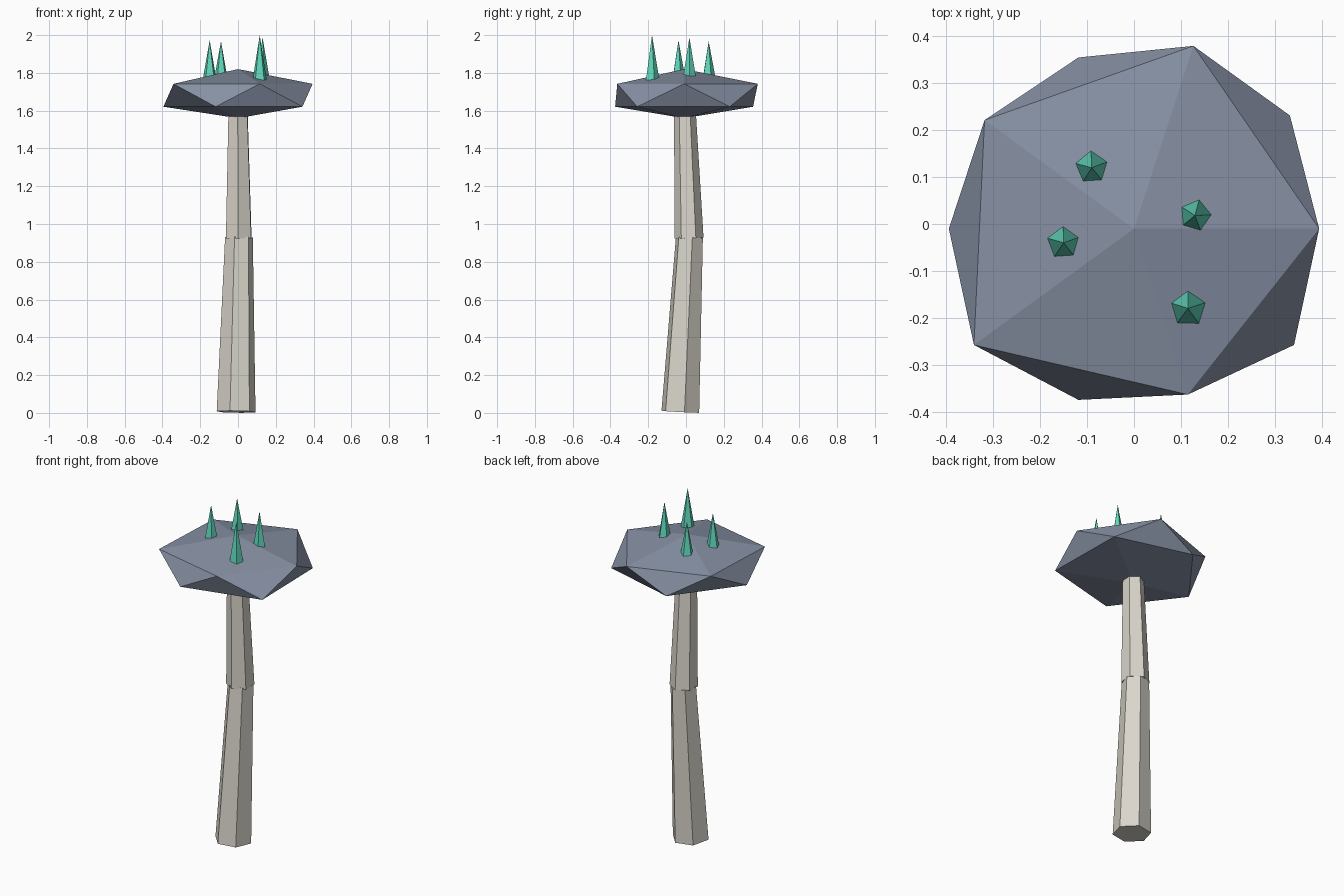
import bpy, math
from mathutils import Vector, Matrix

if "Cube" in bpy.data.objects:
    bpy.data.objects.remove(bpy.data.objects["Cube"])


def material(name, rgb):
    m = bpy.data.materials.new(name)
    m.diffuse_color = (*rgb, 1)
    m.use_nodes = True
    m.node_tree.nodes["Principled BSDF"].inputs["Base Color"].default_value = m.diffuse_color
    return m


STEM = material("pale_stem", (0.70, 0.67, 0.60))
CAP = material("slate_cap", (0.24, 0.28, 0.37))
CRYSTAL = material("mint_crystal", (0.12, 0.68, 0.50))


def tapered(name, a, b, r1, r2, sides, first_angle, mat):
    """Tapered prism from point a to point b, first corner at first_angle degrees."""
    a, b = Vector(a), Vector(b)
    axis = b - a
    bpy.ops.mesh.primitive_cone_add(vertices=sides, radius1=r1, radius2=r2, depth=axis.length)
    ob = bpy.context.object
    ob.name = name
    # the primitive's first corner lies on +y
    spin = Matrix.Rotation(math.radians(first_angle - 90), 4, 'Z')
    tilt = Vector((0, 0, 1)).rotation_difference(axis).to_matrix().to_4x4()
    ob.data.transform(Matrix.Translation((a + b) / 2) @ tilt @ spin)
    ob.data.materials.append(mat)
    return ob


# Bent stem in two hexagonal segments
tapered("lower_stem", (-0.01, -0.03, 0.006), (0.005, 0.018, 0.93), 0.105, 0.075, 6, 12, STEM)
tapered("upper_stem", (0.004, 0.016, 0.925), (0, -0.006, 1.61), 0.077, 0.057, 6, 28, STEM)

# Cap: flattened icosahedron with slightly uneven corners
bpy.ops.mesh.primitive_ico_sphere_add(subdivisions=1, radius=1)
cap = bpy.context.object
cap.name = "cap"
upper = [0.395, 0.41, 0.394, 0.422, 0.372]   # corners at 0, 72, 144...
lower = [0.411, 0.384, 0.395, 0.384, 0.422]  # corners at 36, 108, 180...
for v in cap.data.vertices:
    x, y, z = v.co
    if abs(z) > 0.9:
        v.co = (0, -0.01, 1.69 + 0.13 * z)
        continue
    ang = math.degrees(math.atan2(y, x)) % 360
    if z > 0:
        r, height = upper[round(ang / 72) % 5], 1.742
    else:
        r, height = lower[round((ang - 36) / 72) % 5], 1.621
    flat = Vector((x, y)).normalized() * r
    v.co = (flat.x, flat.y - 0.01, height)
cap.data.materials.append(CAP)

# Crystal spikes: x, y, base z, tip z, radius, corner angle
spikes = [
    (-0.09, 0.12, 1.77, 1.968, 0.037, 93),
    (-0.15, -0.04, 1.77, 1.973, 0.037, 92),
    (0.13, 0.018, 1.77, 1.988, 0.037, 75),
    (0.115, -0.18, 1.758, 2.0, 0.040, 90),
]
for i, (x, y, z0, z1, r, ang) in enumerate(spikes, 1):
    tapered(f"crystal_{i}", (x, y, z0), (x, y, z1), r, 0, 5, ang, CRYSTAL)
